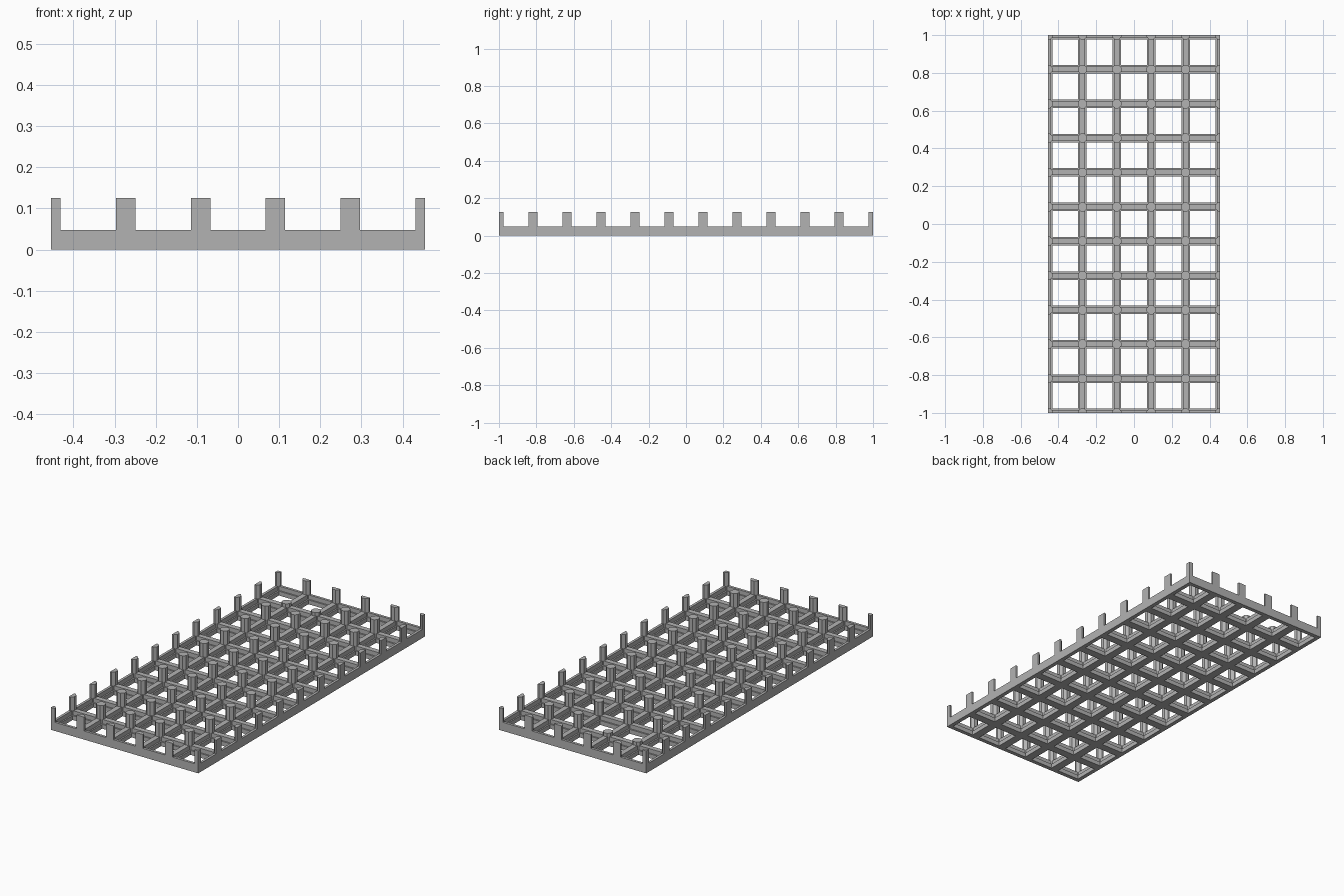
import bpy, bmesh, math
from mathutils import Vector

cube = bpy.data.objects.get("Cube")
if cube:
    bpy.data.objects.remove(cube, do_unlink=True)

COLS, ROWS = 5, 11
PITCH = 2 / ROWS
HALF_X, HALF_Y = COLS * PITCH / 2, 1.0
LEDGE_Z, RAIL_Z, POST_Z, SHORT_Z = 0.024, 0.048, 0.125, 0.068
POST_HALF = 0.0236

grey = bpy.data.materials.new("plain grey")
grey.use_nodes = True
grey.diffuse_color = (0.45, 0.45, 0.45, 1)
grey.node_tree.nodes["Principled BSDF"].inputs["Base Color"].default_value = grey.diffuse_color


def clamp(v, limit):
    return max(-limit, min(limit, v))


def centres(count, half):
    return [-half + i * PITCH for i in range(count + 1)]


def finish(bm, name):
    bmesh.ops.recalc_face_normals(bm, faces=bm.faces)
    mesh = bpy.data.meshes.new(name)
    bm.to_mesh(mesh)
    bm.free()
    mesh.materials.append(grey)
    obj = bpy.data.objects.new(name, mesh)
    bpy.context.collection.objects.link(obj)
    return obj


def lattice(name, width, z0, z1):
    """Open grid of rails, trimmed flush at the outer edge."""
    def cuts(count, half):
        return [clamp(c + s * width / 2, half) for c in centres(count, half) for s in (-1, 1)]
    xs, ys = cuts(COLS, HALF_X), cuts(ROWS, HALF_Y)
    bm = bmesh.new()
    grid = [[bm.verts.new((x, y, z0)) for y in ys] for x in xs]
    for i in range(len(xs) - 1):
        for j in range(len(ys) - 1):
            if i % 2 == 0 or j % 2 == 0:  # odd-odd cells are the openings
                bm.faces.new((grid[i][j], grid[i + 1][j], grid[i + 1][j + 1], grid[i][j + 1]))
    result = bmesh.ops.extrude_face_region(bm, geom=bm.faces[:], use_keep_orig=True)
    top = [v for v in result["geom"] if isinstance(v, bmesh.types.BMVert)]
    bmesh.ops.translate(bm, verts=top, vec=Vector((0, 0, z1 - z0)))
    return finish(bm, name)


# Rails: a wide base with a narrower rib on top
lattice("rail_base", 0.045, 0, LEDGE_Z)
lattice("rail_rib", 0.029, LEDGE_Z, RAIL_Z)

# Outer rim posts and inner posts, eight-sided, trimmed at the border
bm = bmesh.new()
radius = POST_HALF / math.cos(math.pi / 8)
for i, x in enumerate(centres(COLS, HALF_X)):
    for j, y in enumerate(centres(ROWS, HALF_Y)):
        short = j == ROWS - 1 and i in (1, 2)
        ring = []
        for k in range(8):
            a = (k + 0.5) * math.pi / 4
            p = (clamp(x + radius * math.cos(a), HALF_X), clamp(y + radius * math.sin(a), HALF_Y))
            if not any(math.dist(p, q) < 1e-5 for q in ring):
                ring.append(p)
        low = [bm.verts.new((*p, LEDGE_Z / 2)) for p in ring]
        high = [bm.verts.new((*p, SHORT_Z if short else POST_Z)) for p in ring]
        bm.faces.new(low[::-1])
        bm.faces.new(high)
        for k in range(len(ring)):
            n = (k + 1) % len(ring)
            bm.faces.new((low[k], low[n], high[n], high[k]))
finish(bm, "posts")
